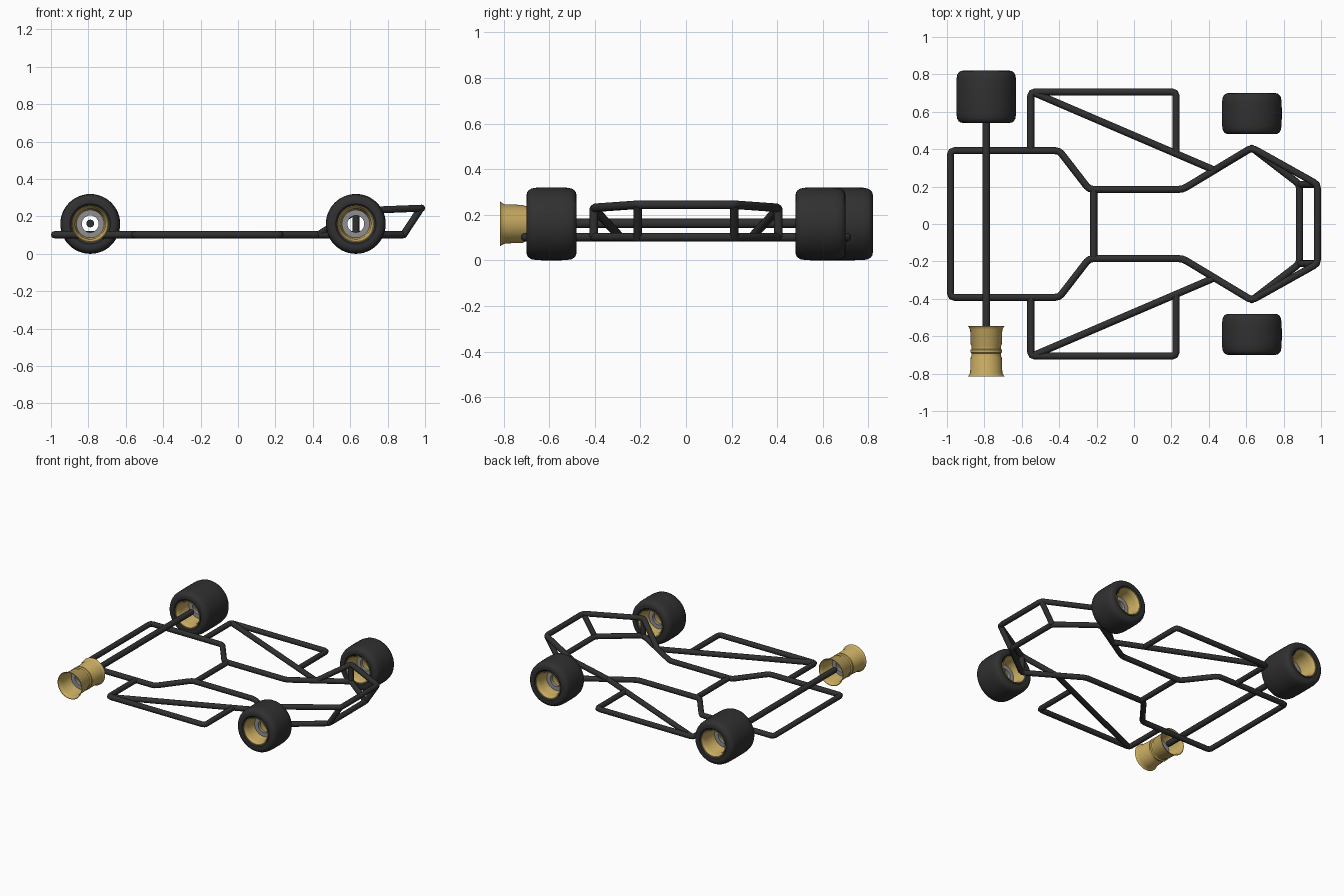
import bpy, bmesh, math
from mathutils import Vector

if "Cube" in bpy.data.objects:
    bpy.data.objects.remove(bpy.data.objects["Cube"])


def material(name, rgb):
    m = bpy.data.materials.new(name)
    m.diffuse_color = (*rgb, 1)
    m.use_nodes = True
    m.node_tree.nodes["Principled BSDF"].inputs["Base Color"].default_value = m.diffuse_color
    return m


BLACK = material("black", (0.03, 0.03, 0.03))
GOLD = material("gold", (0.58, 0.41, 0.12))
GREY = material("grey", (0.28, 0.28, 0.28))


def fillet(points, closed, d=0.022):
    """Replace each inner corner by a small rounded bend."""
    pts = [Vector(p) for p in points]
    out, n = [], len(pts)
    for i, p in enumerate(pts):
        if not closed and i in (0, n - 1):
            out.append(p)
            continue
        a = p + (pts[i - 1] - p).normalized() * d
        b = p + (pts[(i + 1) % n] - p).normalized() * d
        out += [a, a * 0.25 + p * 0.5 + b * 0.25, b]
    return out


def tube(name, points, closed=False, r=0.019):
    cu = bpy.data.curves.new(name, 'CURVE')
    cu.dimensions = '3D'
    cu.bevel_depth = r
    cu.bevel_resolution = 4
    cu.use_fill_caps = True
    pts = fillet(points, closed)
    s = cu.splines.new('POLY')
    s.points.add(len(pts) - 1)
    for sp, p in zip(s.points, pts):
        sp.co = (*p, 1)
    s.use_cyclic_u = closed
    cu.materials.append(BLACK)
    ob = bpy.data.objects.new(name, cu)
    bpy.context.collection.objects.link(ob)
    bpy.ops.object.select_all(action='DESELECT')
    ob.select_set(True)
    bpy.context.view_layer.objects.active = ob
    bpy.ops.object.convert(target='MESH')
    bpy.ops.object.shade_smooth_by_angle(angle=math.radians(50))


def lathe(name, profile, centre, mat, steps=48):
    """Spin a closed (offset, radius) profile round the y axis."""
    bm = bmesh.new()
    rings = []
    for k in range(steps):
        a = 2 * math.pi * k / steps
        rings.append([bm.verts.new((r * math.cos(a), t, r * math.sin(a))) for t, r in profile])
    n = len(profile)
    for k in range(steps):
        p, q = rings[k], rings[(k + 1) % steps]
        for i in range(n):
            j = (i + 1) % n
            bm.faces.new((p[i], p[j], q[j], q[i]))
    bmesh.ops.recalc_face_normals(bm, faces=bm.faces)
    me = bpy.data.meshes.new(name)
    bm.to_mesh(me)
    bm.free()
    me.materials.append(mat)
    ob = bpy.data.objects.new(name, me)
    ob.location = centre
    bpy.context.collection.objects.link(ob)
    bpy.ops.object.select_all(action='DESELECT')
    ob.select_set(True)
    bpy.context.view_layer.objects.active = ob
    bpy.ops.object.shade_smooth_by_angle(angle=math.radians(35))


def mirrored(half):
    return half + [(-t, r) for t, r in reversed(half)]


def wheel(name, x, y, w, tyre=True):
    c = (x, y, 0.16)
    # rim: flared lips, central ridge, stepped bowl inside
    e = w - 0.005
    outer = mirrored([(-e, 0.098), (-e + 0.008, 0.092), (-e + 0.02, 0.086), (-0.035, 0.083),
                      (-0.025, 0.078), (-0.012, 0.078), (-0.006, 0.085)])
    inner = mirrored([(-e, 0.094), (-e + 0.014, 0.087), (-e + 0.03, 0.081),
                      (-0.03, 0.078), (-0.02, 0.074)])
    lathe(name + "_rim", outer + inner[::-1], c, GOLD)
    # hub plate with open centre
    lathe(name + "_hub_plate", [(-0.012, 0.076), (0.012, 0.076), (0.012, 0.045), (-0.012, 0.045)], c, GREY)
    if tyre:
        tread = mirrored([(-w + 0.012, 0.098), (-w + 0.002, 0.108), (-w, 0.125), (-w + 0.003, 0.138),
                          (-w + 0.01, 0.148), (-w + 0.022, 0.155), (-w + 0.045, 0.159), (-0.03, 0.16)])
        lathe(name + "_tyre", tread, c, BLACK)


# wheels; one rear wheel has a bare rim
wheel("rear_left_wheel", -0.79, 0.68, 0.14)
wheel("rear_right_wheel", -0.79, -0.68, 0.14, tyre=False)
for side, s in (("left", 1), ("right", -1)):
    wheel(f"front_{side}_wheel", 0.63, 0.59 * s, 0.11)

# rear axle
tube("rear_axle", [(-0.79, -0.59, 0.162), (-0.79, 0.59, 0.162)], r=0.021)

# main floor rail loop
Z = 0.102
half = [(-0.981, 0.392), (-0.40, 0.392), (-0.24, 0.185), (0.26, 0.185), (0.63, 0.408), (0.885, 0.212)]
tube("main_rail", [(x, y, Z) for x, y in half] + [(x, -y, Z) for x, y in reversed(half)], closed=True)
tube("cross_bar", [(-0.215, -0.185, Z), (-0.215, 0.185, Z)])

# raised front bumper loop
up = [(0.43, 0.288, Z), (0.63, 0.408, 0.23), (0.981, 0.212, 0.244)]
tube("front_bumper", up + [(x, -y, z) for x, y, z in reversed(up)])

for side, s in (("left", 1), ("right", -1)):
    # uprights and bumper struts
    tube(f"{side}_upright", [(0.63, 0.405 * s, Z), (0.63, 0.405 * s, 0.23)])
    tube(f"{side}_bumper_strut", [(0.885, 0.212 * s, Z), (0.977, 0.212 * s, 0.242)])
    # side guard frame and its diagonal
    tube(f"{side}_side_guard", [(-0.552, 0.392 * s, Z), (-0.552, 0.706 * s, Z),
                                (0.225, 0.706 * s, Z), (0.225, 0.38 * s, Z)])
    tube(f"{side}_side_diagonal", [(-0.54, 0.704 * s, Z), (0.43, 0.288 * s, Z)])
